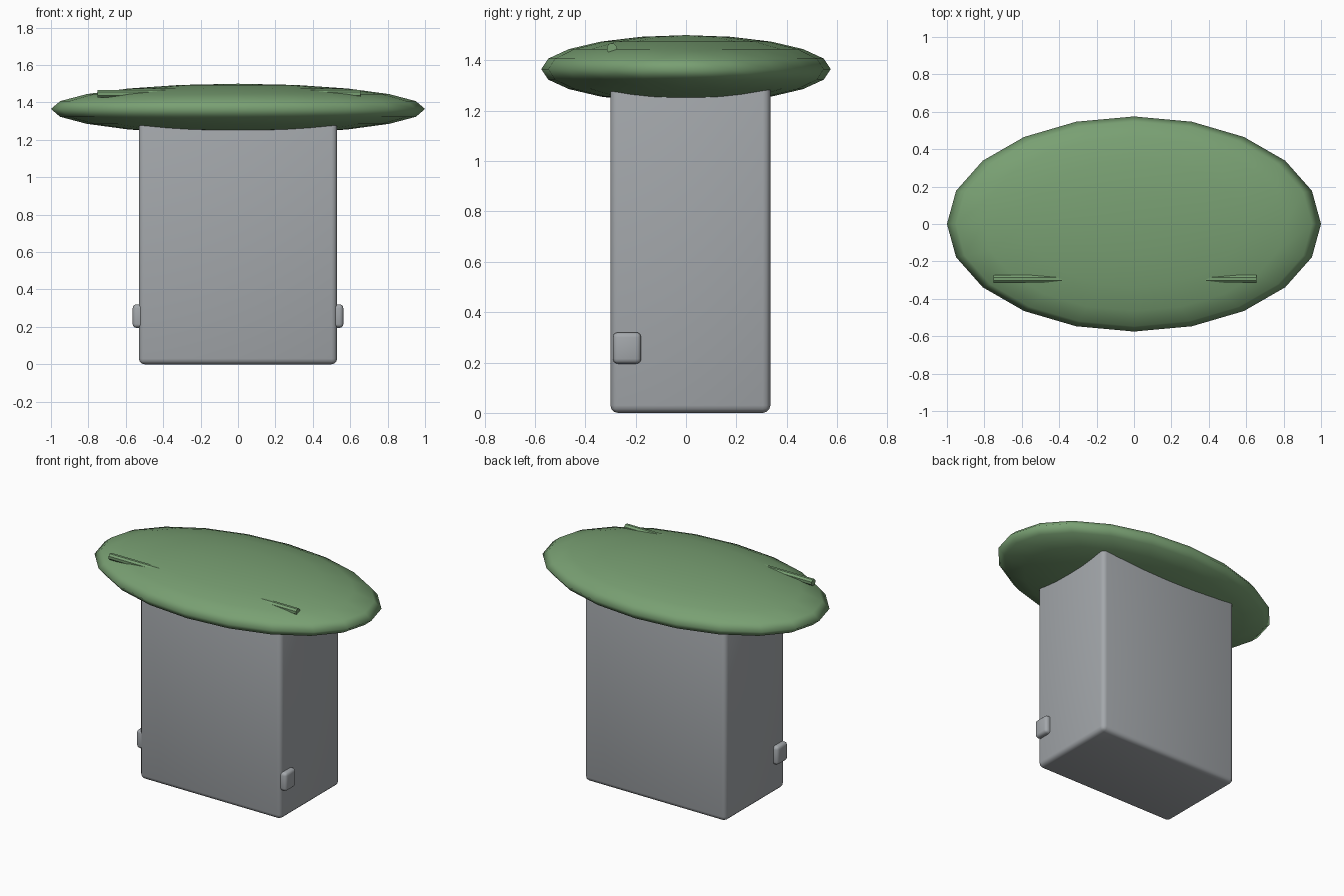
import bpy, math

if "Cube" in bpy.data.objects:
    bpy.data.objects.remove(bpy.data.objects["Cube"])


def material(name, color):
    mat = bpy.data.materials.new(name)
    mat.diffuse_color = color
    mat.use_nodes = True
    mat.node_tree.nodes["Principled BSDF"].inputs["Base Color"].default_value = mat.diffuse_color
    return mat


green = material("green_top", (0.19, 0.35, 0.17, 1))
grey = material("cool_grey", (0.37, 0.39, 0.41, 1))


def smooth(obj, angle=40):
    bpy.ops.object.select_all(action='DESELECT')
    obj.select_set(True)
    bpy.context.view_layer.objects.active = obj
    bpy.ops.object.shade_smooth_by_angle(angle=math.radians(angle))


def rounded_box(name, low, high, bevel):
    centre = [(a + b) / 2 for a, b in zip(low, high)]
    bpy.ops.mesh.primitive_cube_add(size=1, location=centre)
    obj = bpy.context.object
    obj.name = name
    obj.scale = [b - a for a, b in zip(low, high)]
    bpy.ops.object.transform_apply(location=False, rotation=False, scale=True)
    mod = obj.modifiers.new("rounded_edges", 'BEVEL')
    mod.width = bevel
    mod.segments = 3
    bpy.ops.object.modifier_apply(modifier=mod.name)
    obj.data.materials.append(grey)
    smooth(obj)


# Trunk block, its top end buried in the canopy
rounded_box("trunk", (-0.53, -0.30, 0), (0.53, 0.335, 1.38), 0.03)

# Small side knobs
for side, sign in (("left", -1), ("right", 1)):
    xs = sorted((sign * 0.49, sign * 0.563))
    rounded_box(side + "_knob", (xs[0], -0.29, 0.195), (xs[1], -0.178, 0.32), 0.02)

# Flattened canopy
bpy.ops.mesh.primitive_uv_sphere_add(segments=20, ring_count=10, radius=1, location=(0, 0, 1.365))
canopy = bpy.context.object
canopy.name = "canopy"
canopy.scale = (1, 0.575, 0.135)
bpy.ops.object.transform_apply(location=False, rotation=False, scale=True)
canopy.data.materials.append(green)
smooth(canopy, 180)

# Thin level rod through the canopy, its two ends emerging at the front left and right
left, right = -0.75, 0.655
bpy.ops.mesh.primitive_cylinder_add(
    vertices=8, radius=0.022, depth=right - left, location=((left + right) / 2, -0.294, 1.446))
rod = bpy.context.object
rod.name = "cross_rod"
rod.rotation_mode = 'ZYX'
rod.rotation_euler = (0, math.radians(90), math.radians(22.5))
rod.data.materials.append(green)
smooth(rod, 30)
